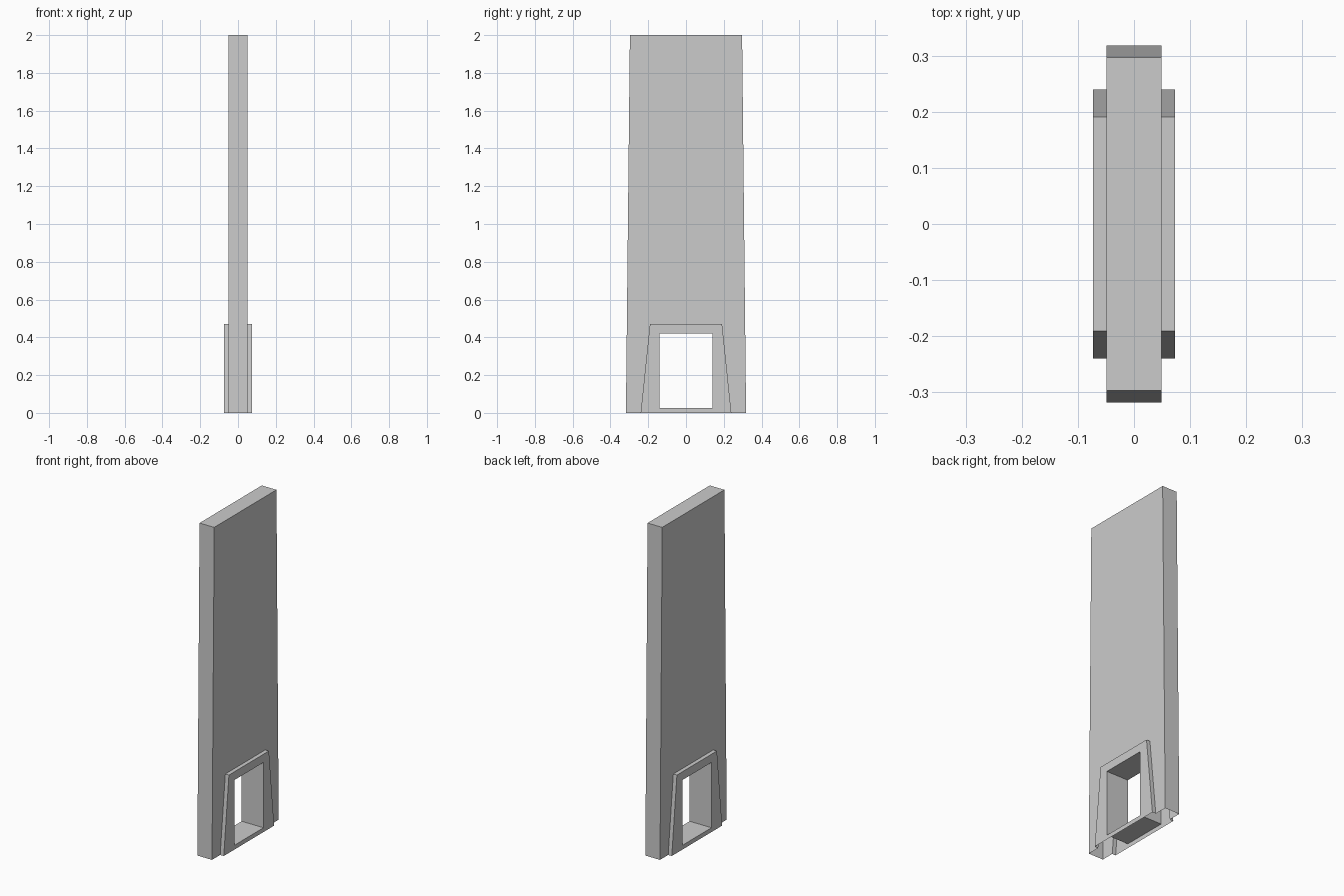
import bpy, bmesh

if "Cube" in bpy.data.objects:
    bpy.data.objects.remove(bpy.data.objects["Cube"])


def loop(bm, x, bottom, top, z0, z1):
    """Four points of a symmetric trapezoid, from lower left round to lower right."""
    pts = [(-bottom, z0), (-top, z1), (top, z1), (bottom, z0)]
    return [bm.verts.new((x, y, z)) for y, z in pts]


def bridge(bm, a, b, closed=False):
    for i in range(4 if closed else 3):
        j = (i + 1) % 4
        bm.faces.new((a[i], a[j], b[j], b[i]))


bm = bmesh.new()
sides = []
for s in (-1, 1):
    # tapered slab face, raised surround, and window opening
    slab = loop(bm, s * 0.049, 0.318, 0.297, 0.0, 2.0)
    foot = loop(bm, s * 0.049, 0.24, 0.191, 0.0, 0.47)
    rim = loop(bm, s * 0.073, 0.24, 0.191, 0.0, 0.47)
    hole = loop(bm, s * 0.073, 0.139, 0.139, 0.026, 0.42)
    bridge(bm, slab, foot)
    bridge(bm, foot, rim)
    bridge(bm, rim, hole, closed=True)
    sides.append((slab, hole))

# slab edges and the walls of the opening; the underside stays open
bridge(bm, sides[0][0], sides[1][0])
bridge(bm, sides[0][1], sides[1][1], closed=True)
bmesh.ops.recalc_face_normals(bm, faces=bm.faces[:])

mesh = bpy.data.meshes.new("slab_with_window")
bm.to_mesh(mesh)
bm.free()
bpy.context.collection.objects.link(bpy.data.objects.new("slab_with_window", mesh))
